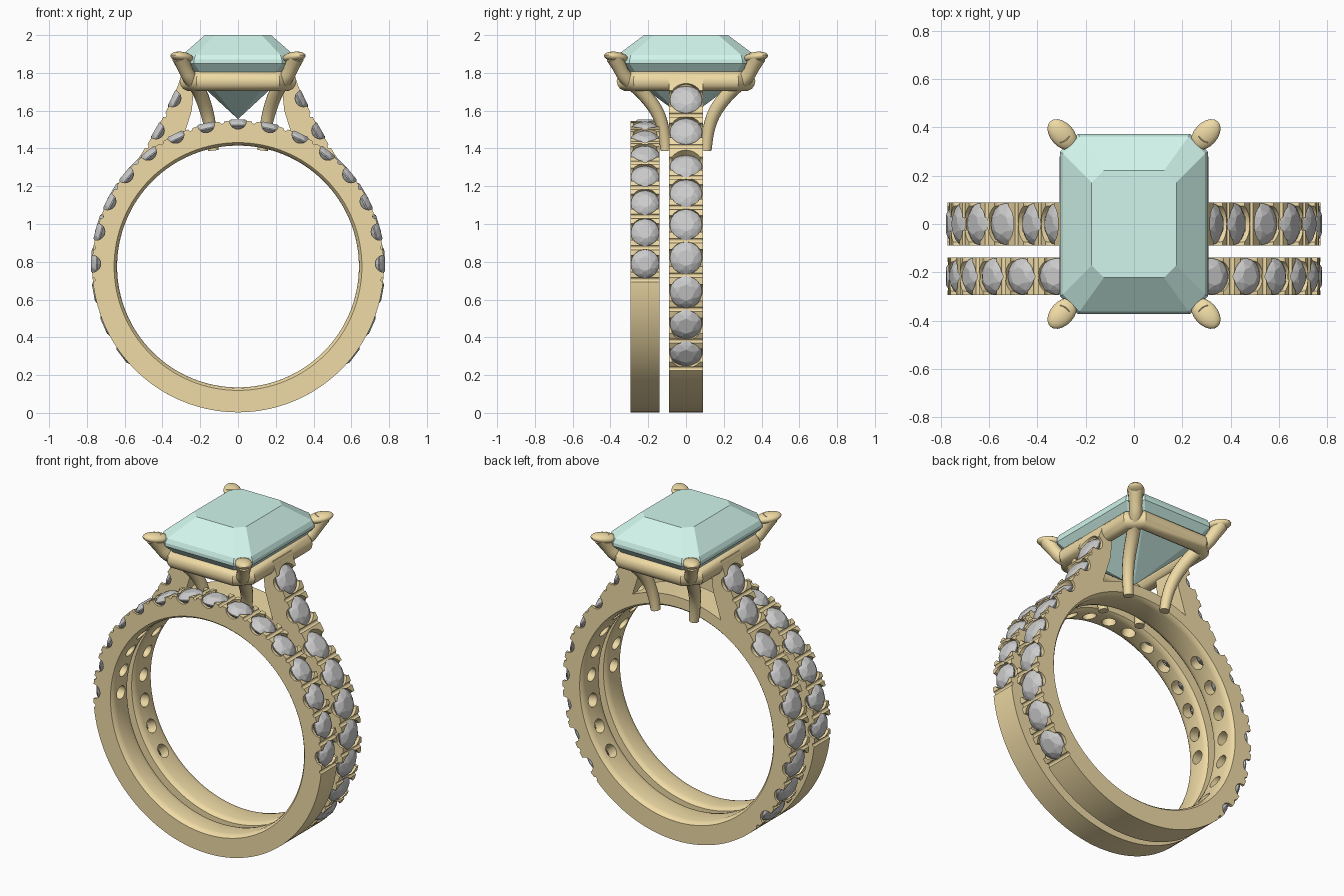
import bpy, bmesh
from math import sin, cos, pi, radians
from mathutils import Matrix, Vector

if "Cube" in bpy.data.objects:
    bpy.data.objects.remove(bpy.data.objects["Cube"])

CZ, RI, RO = 0.775, 0.64, 0.772      # ring centre height, inner and outer radius


def material(name, col):
    m = bpy.data.materials.new(name)
    m.diffuse_color = col
    m.use_nodes = True
    m.node_tree.nodes["Principled BSDF"].inputs["Base Color"].default_value = m.diffuse_color
    return m


gold = material("gold", (0.87, 0.71, 0.38, 1))
aqua = material("aqua", (0.64, 0.92, 0.84, 1))


def finish(obj, mat=None, smooth=True):
    if mat:
        obj.data.materials.clear()
        obj.data.materials.append(mat)
    bpy.ops.object.select_all(action='DESELECT')
    obj.select_set(True)
    bpy.context.view_layer.objects.active = obj
    if smooth:
        bpy.ops.object.shade_smooth_by_angle(angle=radians(35))
    return obj


def to_object(bm, name):
    bmesh.ops.recalc_face_normals(bm, faces=bm.faces)
    me = bpy.data.meshes.new(name)
    bm.to_mesh(me)
    bm.free()
    obj = bpy.data.objects.new(name, me)
    bpy.context.collection.objects.link(obj)
    return obj


def loft(bm, loops, caps=True):
    rows = [[bm.verts.new(p) for p in lp] for lp in loops]
    n = len(rows[0])
    for a, b in zip(rows, rows[1:]):
        for i in range(n):
            bm.faces.new((a[i], a[(i + 1) % n], b[(i + 1) % n], b[i]))
    if caps:
        bm.faces.new(rows[0])
        bm.faces.new(rows[-1])
    return rows


def circle(r, n, z=0.0, off=0.0):
    return [Vector((r * cos(2 * pi * (i + off) / n), r * sin(2 * pi * (i + off) / n), z)) for i in range(n)]


def on_ring(deg, r=RO):
    return (r * cos(radians(deg)), CZ + r * sin(radians(deg)))


def frame(x, z, deg, y):
    return Matrix.Translation((x, y, z)) @ Matrix.Rotation(radians(90 - deg), 4, 'Y')


# Band body: outline in xz, extruded in y, with a rounded inner bore
def band(name, outline, y, h):
    bm = bmesh.new()
    outer = loft(bm, [[(x, y + s * h, z) for x, z in outline] for s in (-1, 1)], False)
    prof = [(0.016, h), (0.005, h - 0.012), (0, h - 0.035)]
    prof += [(dr, -w) for dr, w in reversed(prof)]
    bore = loft(bm, [[(p.x, y - w, CZ + p.y) for p in circle(RI + dr, 128)] for dr, w in prof], False)
    for a, b in ((outer[0], bore[0]), (outer[1], bore[-1])):
        edges = [bm.edges.get((lp[i - 1], lp[i])) for lp in (a, b) for i in range(len(lp))]
        bmesh.ops.triangle_fill(bm, use_beauty=True, use_dissolve=False, edges=edges)
    return to_object(bm, name)


# Cut stone seats, side scallops and prong clefts out of a band
def cut_seats(obj, seats, clefts, y, r):
    bm = bmesh.new()
    for x, z, deg in seats:
        m = frame(x, z, deg, y)
        loft(bm, [[m @ p for p in circle(rr, 24, zz)] for rr, zz in
                  ((r, 0.05), (r, -0.026), (0.04, -0.07), (0.04, -0.16))])
    seat = to_object(bm, "seat_cutter")
    bm = bmesh.new()
    for group, rad in ((seats, 0.045), (clefts, 0.012)):
        for x, z, deg in group:
            bmesh.ops.create_cone(bm, cap_ends=True, segments=20, radius1=rad, radius2=rad, depth=0.4,
                                  matrix=Matrix.Translation((x, y, z)) @ Matrix.Rotation(pi / 2, 4, 'X'))
    scallop = to_object(bm, "scallop_cutter")
    for c in (seat, scallop):
        c.hide_render = True
        mod = obj.modifiers.new("cut", 'BOOLEAN')
        mod.operation, mod.solver, mod.object = 'DIFFERENCE', 'EXACT', c
    finish(obj, smooth=False)
    bpy.ops.object.convert(target='MESH')
    for c in (seat, scallop):
        bpy.data.objects.remove(c)
    finish(obj, gold)


# Round brilliant stones, faceted
def stones(name, seats, y, r):
    bm = bmesh.new()
    pts = circle(r * 0.5, 8, 0.006) + circle(r * 0.8, 8, -0.006, 0.5) + circle(r, 16, -0.022) \
        + circle(r, 16, -0.028) + circle(r * 0.55, 8, -0.06) + [Vector((0, 0, -0.09))]
    for x, z, deg in seats:
        m = frame(x, z, deg, y)
        vs = [bm.verts.new(m @ p) for p in pts]
        bmesh.ops.convex_hull(bm, input=vs)
    finish(to_object(bm, name), smooth=False)


# Wedding band, stones over the upper half
WY, WH, STEP = -0.217, 0.0775, 12.7
seats = [(*on_ring(90 + i * STEP), 90 + i * STEP) for i in range(-7, 8)]
clefts = [(*on_ring(90 + (i + 0.5) * STEP), 0) for i in range(-8, 8)]
wb = band("wedding_band", [on_ring(i * 360 / 128) for i in range(128)], WY, WH)
cut_seats(wb, seats, clefts, WY, 0.0755)
stones("wedding_band_stones", seats, WY, 0.0755)

# Engagement band with raised cathedral shoulders
right = [on_ring(-90 + i * 136 / 48) for i in range(49)]
right += [(0.485, 1.413), (0.435, 1.495), (0.388, 1.58), (0.347, 1.665), (0.317, 1.735), (0.3, 1.79),
          (0.25, 1.79), (0.235, 1.7), (0.245, 1.6), (0.27, 1.52)]
right += [on_ring(65.5 + i * 24.5 / 8, 0.72) for i in range(9)]
outline = right + [(-x, z) for x, z in reversed(right[1:-1])]
half = [(*on_ring(a), a) for a in (-37.7, -24, -10.3, 3.4, 17.1, 30.9, 44.8)]
half += [(0.435, 1.495, 30), (0.347, 1.665, 26)]
gaps = [(*on_ring(a), 0) for a in (-44.5, -30.8, -17.1, -3.4, 10.2, 24, 37.8)]
gaps += [(0.486, 1.412, 0), (0.39, 1.577, 0)]
seats = half + [(-x, z, 180 - a) for x, z, a in half]
clefts = gaps + [(-x, z, 0) for x, z, a in gaps]
eb = band("engagement_band", outline, 0, 0.09)
cut_seats(eb, seats, clefts, 0, 0.086)
stones("engagement_band_stones", seats, 0, 0.086)


# Swept tubes for the setting
def tubes(name, paths, cyclic=False):
    cu = bpy.data.curves.new(name, 'CURVE')
    cu.dimensions, cu.bevel_depth, cu.bevel_resolution = '3D', 1.0, 5
    cu.use_fill_caps = True
    for path in paths:
        sp = cu.splines.new('POLY' if cyclic else 'NURBS')
        sp.points.add(len(path) - 1)
        for pt, (x, y, z, r) in zip(sp.points, path):
            pt.co, pt.radius = (x, y, z, 1), r
        sp.use_cyclic_u = cyclic
        if not cyclic:
            sp.use_endpoint_u, sp.order_u, sp.resolution_u = True, 3, 6
    obj = bpy.data.objects.new(name, cu)
    bpy.context.collection.objects.link(obj)
    finish(obj, smooth=False)
    bpy.ops.object.convert(target='MESH')
    finish(bpy.context.view_layer.objects.active, gold)


def octagon(hx, hy, c, z):
    return [(hx, hy - c, z), (hx - c, hy, z), (c - hx, hy, z), (-hx, hy - c, z),
            (-hx, c - hy, z), (c - hx, -hy, z), (hx - c, -hy, z), (hx, c - hy, z)]


corners = [(sx, sy) for sx in (-1, 1) for sy in (-1, 1)]
tubes("basket_rail", [[(*p, 0.053) for p in octagon(0.26, 0.318, 0.06, 1.757)]], True)
leg = [(0.13, 0.108, 1.39, 0.028), (0.14, 0.112, 1.48, 0.031), (0.165, 0.15, 1.6, 0.036),
       (0.205, 0.24, 1.71, 0.038), (0.255, 0.32, 1.77, 0.038), (0.285, 0.352, 1.83, 0.036),
       (0.305, 0.378, 1.885, 0.046)]
tubes("prongs", [[(sx * x, sy * y, z, r) for x, y, z, r in leg] for sx, sy in corners])

# Claw tips leaning over the gem corners
bm = bmesh.new()
for sx, sy in corners:
    m = Matrix.Translation((sx * 0.297, sy * 0.37, 1.884)) \
        @ Matrix.Rotation(radians(48) * sx * sy + (pi if sx < 0 else 0), 4, 'Z') \
        @ Matrix.Rotation(radians(-8), 4, 'Y') @ Matrix.Diagonal((0.075, 0.049, 0.027, 1))
    bmesh.ops.create_uvsphere(bm, u_segments=20, v_segments=12, radius=1, matrix=m)
finish(to_object(bm, "prong_tips"), gold)

# Emerald-cut centre gem
bm = bmesh.new()
rows = loft(bm, [octagon(0.175, 0.222, 0.05, 2.0), octagon(0.295, 0.362, 0.07, 1.895),
                 octagon(0.307, 0.373, 0.075, 1.87), octagon(0.307, 0.373, 0.075, 1.85),
                 octagon(0.265, 0.33, 0.065, 1.8)], False)
bm.faces.new(rows[0])
tip = bm.verts.new((0, 0, 1.555))
for i in range(8):
    bm.faces.new((rows[-1][i - 1], rows[-1][i], tip))
finish(to_object(bm, "centre_gem"), aqua, smooth=False)
